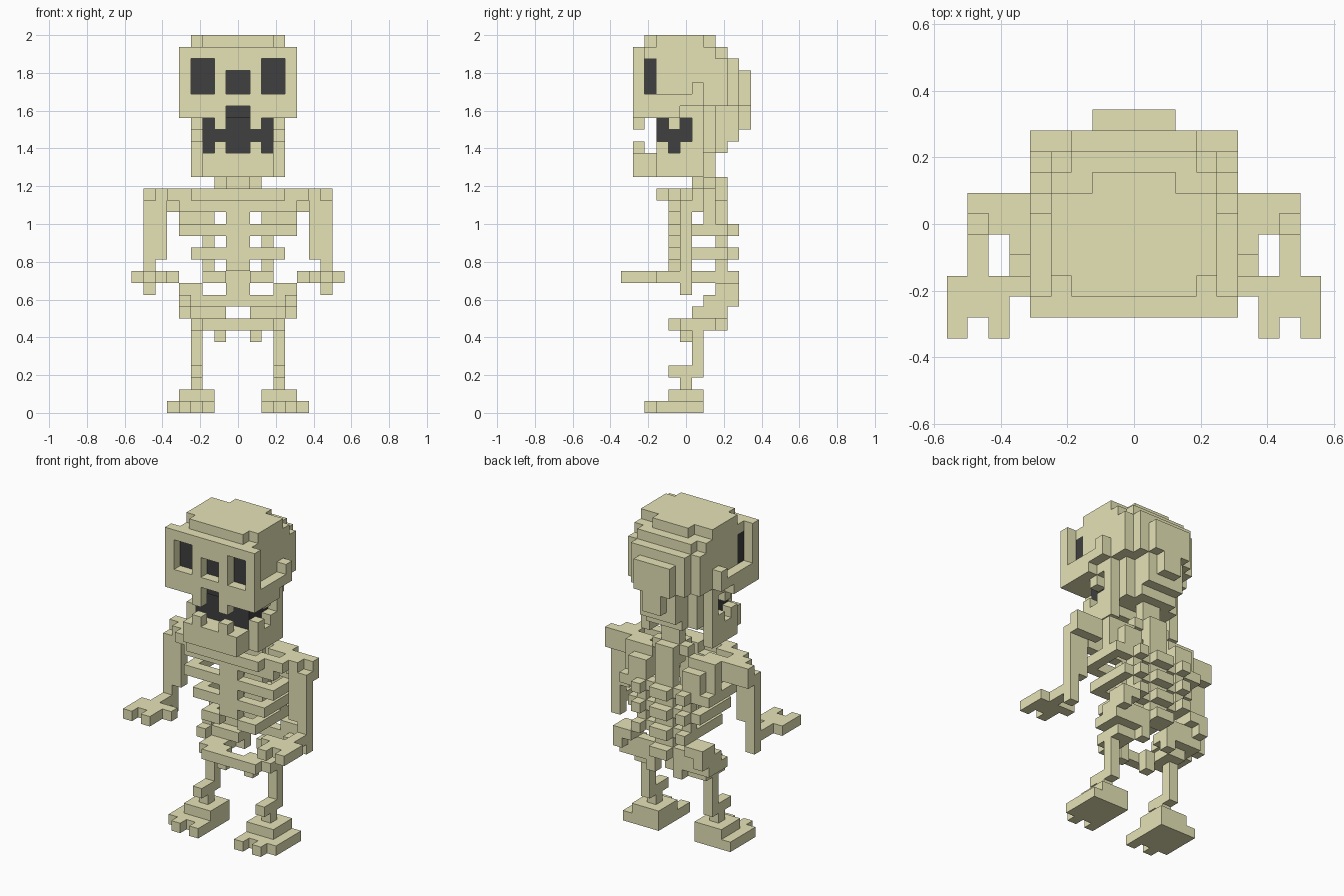
import bpy
import bmesh
from mathutils import Vector

cube = bpy.data.objects.get("Cube")
if cube:
    bpy.data.objects.remove(cube, do_unlink=True)

UNIT = 2 / 32
DEPTH = 11          # grid cells from front to back
cells = {}          # grid cell -> (part name, material index)


def material(name, color):
    mat = bpy.data.materials.new(name)
    mat.use_nodes = True
    mat.diffuse_color = (*color, 1)
    mat.node_tree.nodes["Principled BSDF"].inputs["Base Color"].default_value = (*color, 1)
    return mat


BONE, DARK = 0, 1
materials = [material("bone", (0.79, 0.77, 0.47)),
             material("dark_hollow", (0.05, 0.05, 0.052))]


def block(part, x, y, z, color=BONE):
    """Fill a block of cells and its mirror image; color None carves it out."""
    for i in range(*x):
        for side in (i, -1 - i):
            for j in range(*y):
                for k in range(*z):
                    if color is None:
                        cells.pop((side, j, k), None)
                    else:
                        cells[side, j, k] = (part, color)


# Skull: cranium, stepped crown, stepped back and narrow nape
block("skull", x=(0, 4), y=(2, 8), z=(26, 31))
block("skull", x=(0, 4), y=(2, 7), z=(25, 26))
block("skull", x=(0, 4), y=(8, 9), z=(26, 30))
block("skull", x=(0, 3), y=(8, 9), z=(26, 31))
block("skull", x=(0, 3), y=(9, 10), z=(26, 30))
block("skull", x=(0, 2), y=(10, 11), z=(26, 29))
block("skull", x=(0, 3), y=(2, 7), z=(31, 32))
block("skull", x=(0, 4), y=(3, 7), z=(31, 32))
block("skull", x=(0, 2), y=(7, 8), z=(31, 32))
block("skull", x=(0, 3), y=(6, 8), z=(22, 26))
block("skull", x=(0, 2), y=(8, 9), z=(22, 26))
block("skull", x=(0, 2), y=(9, 10), z=(23, 26))
block("skull", x=(0, 1), y=(10, 11), z=(24, 26))

# Face plate with hollows and cheek bones
block("face", x=(0, 5), y=(1, 2), z=(25, 31))
block("face", x=(4, 5), y=(2, 5), z=(25, 27))
block("face", x=(4, 5), y=(5, 7), z=(26, 27))
block("face", x=(4, 5), y=(6, 7), z=(27, 28))
for x, z in (((2, 4), (27, 30)), ((0, 1), (27, 29)), ((0, 1), (25, 26))):
    block("face", x, (1, 2), z, color=None)
    block("face", x, (2, 3), z, color=DARK)

# Jaw, mouth hollow and teeth
block("jaw", x=(0, 3), y=(1, 3), z=(20, 22))
block("jaw", x=(3, 4), y=(3, 7), z=(20, 22))
block("jaw", x=(0, 3), y=(3, 6), z=(21, 22))
block("jaw", x=(3, 4), y=(6, 7), z=(22, 26))
block("mouth", x=(0, 3), y=(3, 6), z=(22, 25), color=DARK)
block("teeth", x=(1, 2), y=(1, 2), z=(22, 23))
block("teeth", x=(1, 2), y=(1, 2), z=(24, 25))
block("teeth", x=(3, 4), y=(4, 5), z=(24, 25))
for y in (3, 5):
    block("teeth", x=(3, 4), y=(y, y + 1), z=(22, 23))

# Spine with neck and knobbed vertebrae
block("spine", x=(0, 1), y=(7, 8), z=(18, 22))
block("spine", x=(0, 2), y=(7, 8), z=(19, 20))
block("spine", x=(0, 1), y=(6, 9), z=(19, 20))
block("spine", x=(0, 1), y=(8, 9), z=(9, 19))
for k in range(9, 16, 2):
    block("spine", x=(0, 1), y=(8, 10), z=(k, k + 1))

# Rib cage: rings that narrow downwards, and a breastbone
for width, k in ((5, 15), (4, 13), (3, 11)):
    block("ribs", x=(1, width - 1), y=(4, 5), z=(k, k + 1))
    block("ribs", x=(width - 1, width), y=(4, 9), z=(k, k + 1))
    block("ribs", x=(1, width), y=(8, 9), z=(k, k + 1))
    block("ribs", x=(2, 3), y=(9, 10), z=(k, k + 1))
block("ribs", x=(1, 5), y=(4, 5), z=(17, 18))
block("ribs", x=(2, 3), y=(8, 9), z=(12, 16))
block("breastbone", x=(0, 1), y=(4, 5), z=(12, 19))

# Collar bones, shoulders and shoulder blades
block("collar_bone", x=(0, 4), y=(3, 4), z=(18, 19))
block("collar_bone", x=(3, 5), y=(4, 5), z=(18, 19))
block("collar_bone", x=(5, 6), y=(4, 6), z=(18, 19))
block("shoulder", x=(5, 8), y=(6, 7), z=(17, 19))
block("shoulder", x=(5, 7), y=(5, 7), z=(18, 19))
block("shoulder_blade", x=(3, 5), y=(6, 8), z=(18, 19))
block("shoulder_blade", x=(2, 5), y=(7, 8), z=(16, 19))
block("shoulder_blade", x=(2, 4), y=(8, 9), z=(15, 18))

# Arms and flat hands
block("arm", x=(6, 8), y=(5, 6), z=(13, 18))
block("arm", x=(7, 8), y=(5, 6), z=(10, 13))
block("hand", x=(7, 8), y=(3, 5), z=(11, 12))
block("hand", x=(6, 9), y=(1, 3), z=(11, 12))
block("hand", x=(5, 6), y=(2, 3), z=(11, 12))
for x in (6, 8):
    block("hand", x=(x, x + 1), y=(0, 1), z=(11, 12))

# Pelvis bowl closed at the front by a bridge
block("pelvis", x=(0, 4), y=(8, 9), z=(9, 10))
block("pelvis", x=(3, 5), y=(8, 10), z=(10, 11))
block("pelvis", x=(4, 5), y=(7, 10), z=(9, 10))
block("pelvis", x=(4, 5), y=(6, 9), z=(8, 9))
block("pelvis", x=(1, 4), y=(7, 9), z=(8, 9))
block("pelvis", x=(1, 2), y=(8, 9), z=(7, 8))
block("pelvis", x=(2, 4), y=(5, 8), z=(7, 8))
block("pelvis", x=(1, 3), y=(4, 6), z=(7, 8))
block("pelvis", x=(0, 1), y=(4, 5), z=(7, 8))
block("pelvis", x=(1, 2), y=(5, 6), z=(6, 7))

# Legs and feet
block("leg", x=(3, 4), y=(6, 7), z=(3, 8))
block("leg", x=(3, 4), y=(4, 7), z=(3, 4))
block("leg", x=(3, 4), y=(5, 6), z=(2, 3))
block("foot", x=(2, 5), y=(4, 7), z=(1, 2))
block("foot", x=(2, 6), y=(3, 7), z=(0, 1))
for x in (2, 4):
    block("foot", x=(x, x + 1), y=(2, 3), z=(0, 1))


def build(part):
    """Skin the exposed cell sides of one part and merge its flat areas."""
    bm = bmesh.new()
    for cell, (name, color) in cells.items():
        if name != part:
            continue
        middle = Vector(cell) + Vector((0.5, 0.5 - DEPTH / 2, 0.5))
        for axis in range(3):
            for sign in (-1, 1):
                n = Vector((0, 0, 0))
                n[axis] = sign
                if tuple(int(a + b) for a, b in zip(cell, n)) in cells:
                    continue
                u = Vector((0, 0, 0))
                u[(axis + 1) % 3] = 1
                v = n.cross(u)
                face = bm.faces.new([bm.verts.new((middle + (n + a * u + b * v) / 2) * UNIT)
                                     for a, b in ((-1, -1), (1, -1), (1, 1), (-1, 1))])
                face.material_index = color
    bmesh.ops.remove_doubles(bm, verts=bm.verts, dist=UNIT / 100)
    bmesh.ops.dissolve_limit(bm, angle_limit=0.01, verts=bm.verts, edges=bm.edges,
                             delimit={'MATERIAL'})
    mesh = bpy.data.meshes.new(part)
    bm.to_mesh(mesh)
    bm.free()
    for mat in materials:
        mesh.materials.append(mat)
    bpy.context.collection.objects.link(bpy.data.objects.new(part, mesh))


for part in sorted({name for name, color in cells.values()}):
    build(part)
